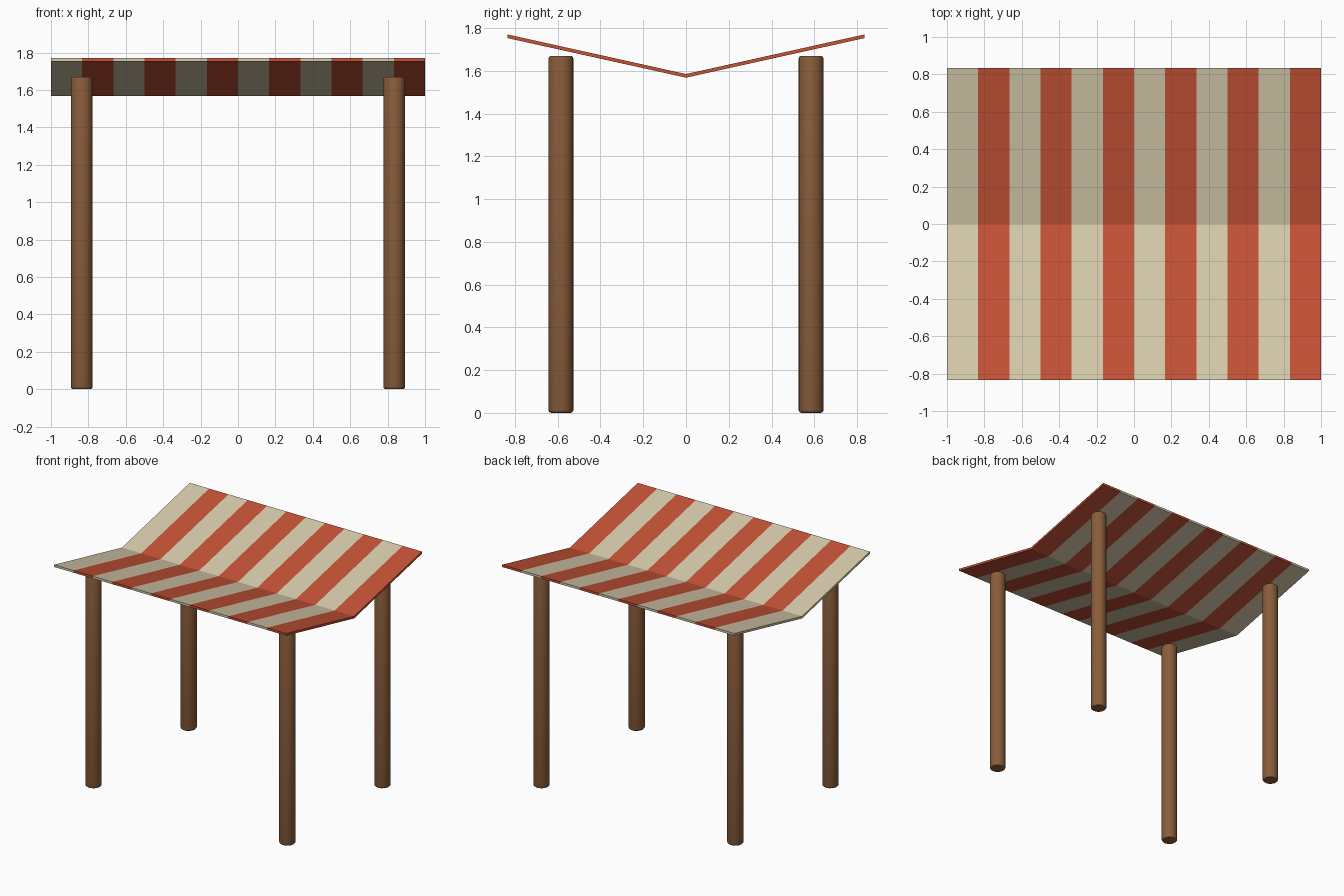
import bpy
import bmesh

cube = bpy.data.objects.get("Cube")
if cube:
    bpy.data.objects.remove(cube, do_unlink=True)


def make_material(name, rgb):
    mat = bpy.data.materials.new(name)
    mat.use_nodes = True
    mat.diffuse_color = (*rgb, 1)
    mat.node_tree.nodes["Principled BSDF"].inputs["Base Color"].default_value = (*rgb, 1)
    return mat


cream = make_material("cream cloth", (0.68, 0.60, 0.41))
red = make_material("red cloth", (0.57, 0.086, 0.037))
wood = make_material("brown wood", (0.25, 0.108, 0.042))


def add_object(name, bm, materials):
    bmesh.ops.recalc_face_normals(bm, faces=bm.faces)
    mesh = bpy.data.meshes.new(name)
    bm.to_mesh(mesh)
    bm.free()
    for mat in materials:
        mesh.materials.append(mat)
    obj = bpy.data.objects.new(name, mesh)
    bpy.context.collection.objects.link(obj)
    return obj


# Striped canopy: a shallow V profile extruded stripe by stripe along x
STRIPES = 12
HALF_DEPTH, VALLEY, RIM, THICK = 0.835, 1.568, 1.753, 0.017
lower = [(-HALF_DEPTH, RIM), (0, VALLEY), (HALF_DEPTH, RIM)]
upper = [(y, z + THICK) for y, z in reversed(lower)]
profile = lower + upper

bm = bmesh.new()
rings = [[bm.verts.new((-1 + 2 * i / STRIPES, y, z)) for y, z in profile]
         for i in range(STRIPES + 1)]
for i in range(STRIPES):
    a, b = rings[i], rings[i + 1]
    for j in range(len(profile)):
        k = (j + 1) % len(profile)
        bm.faces.new((a[j], a[k], b[k], b[j])).material_index = i % 2

# End caps, split at the valley
for ring, index in ((rings[0], 0), (rings[-1], 1)):
    for corners in ((0, 1, 4, 5), (1, 2, 3, 4)):
        bm.faces.new([ring[c] for c in corners]).material_index = index
add_object("striped_canopy", bm, [cream, red])

# Four round posts with softened ends
HEIGHT, RADIUS = 1.67, 0.058


def add_post(name, x, y):
    bm = bmesh.new()
    bmesh.ops.create_cone(bm, cap_ends=True, segments=24,
                          radius1=RADIUS, radius2=RADIUS, depth=HEIGHT)
    rims = [e for e in bm.edges if any(len(f.verts) > 4 for f in e.link_faces)]
    bmesh.ops.bevel(bm, geom=rims, offset=0.013, segments=3, profile=0.5,
                    affect='EDGES')
    post = add_object(name, bm, [wood])
    post.location = (x, y, HEIGHT / 2)
    bpy.ops.object.select_all(action='DESELECT')
    post.select_set(True)
    bpy.context.view_layer.objects.active = post
    bpy.ops.object.shade_smooth_by_angle()


for depth_name, y in (("front", -0.585), ("back", 0.585)):
    for side_name, x in (("right", -0.835), ("left", 0.835)):
        add_post(f"{depth_name}_{side_name}_post", x, y)
